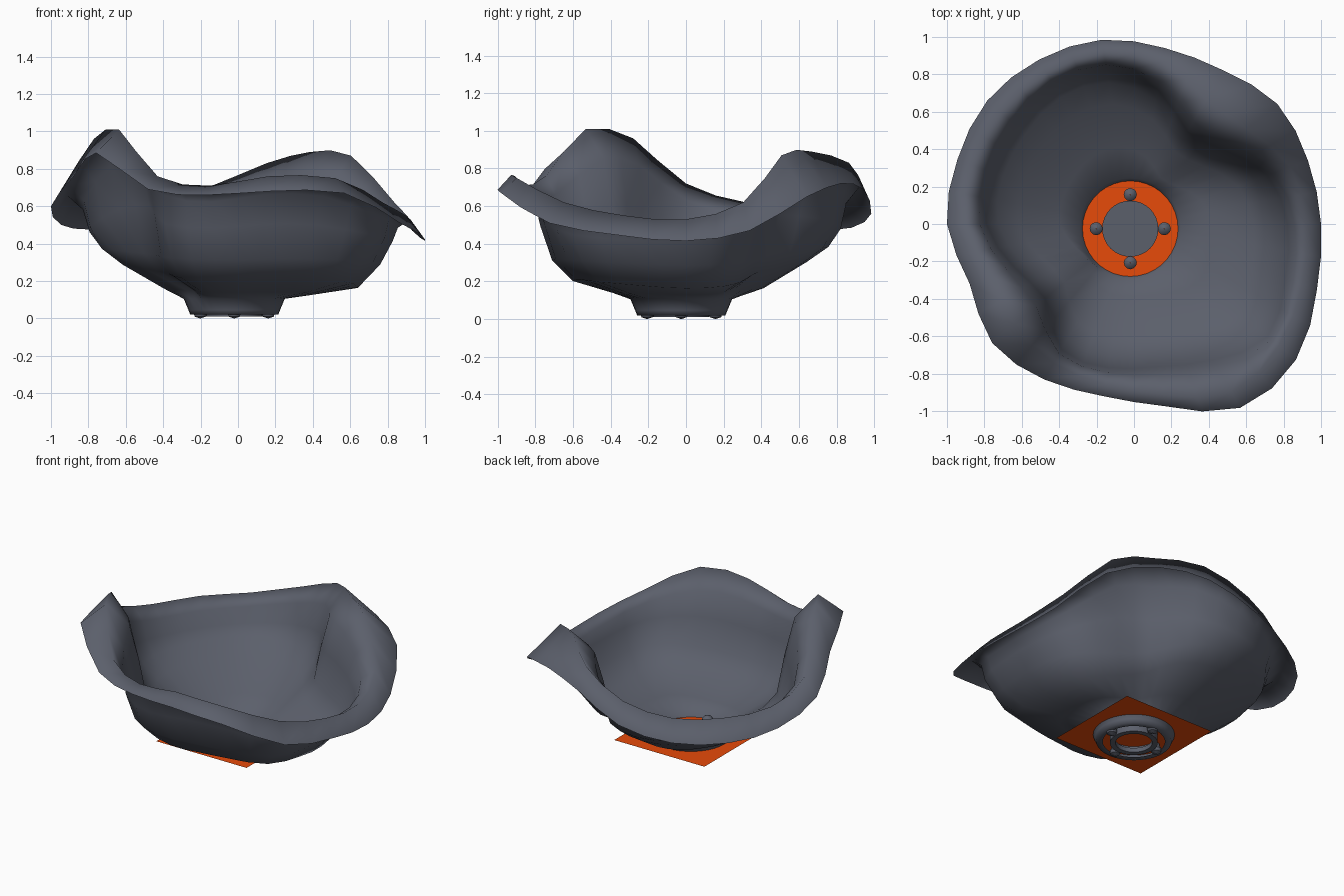
import bpy, math

if "Cube" in bpy.data.objects:
    bpy.data.objects.remove(bpy.data.objects["Cube"])

CX, CY = -0.02, -0.025          # centre of the foot opening
PLATE_Z = 0.07


def material(name, rgb):
    m = bpy.data.materials.new(name)
    m.diffuse_color = (*rgb, 1)
    m.use_nodes = True
    m.node_tree.nodes["Principled BSDF"].inputs["Base Color"].default_value = m.diffuse_color
    return m


SLATE = material("slate", (.105, .115, .147))
ORANGE = material("orange", (.80, .07, .003))


def make_mesh(name, rows, smooth=60):
    """Skin closed rows of equal point count into a surface."""
    n = len(rows[0])
    verts = [p for row in rows for p in row]
    faces = []
    for i in range(len(rows) - 1):
        for j in range(n):
            k = (j + 1) % n
            faces.append((i*n + j, i*n + k, (i+1)*n + k, (i+1)*n + j))
    me = bpy.data.meshes.new(name)
    me.from_pydata(verts, [], faces)
    me.materials.append(SLATE)
    ob = bpy.data.objects.new(name, me)
    bpy.context.collection.objects.link(ob)
    bpy.ops.object.select_all(action='DESELECT')
    ob.select_set(True)
    bpy.context.view_layer.objects.active = ob
    bpy.ops.object.shade_smooth_by_angle(angle=math.radians(smooth))
    return ob


def circle(r, z, n, x=CX, y=CY):
    return [(x + r*math.cos(2*math.pi*j/n), y + r*math.sin(2*math.pi*j/n), z)
            for j in range(n)]


def lathe(name, profile, n, x=CX, y=CY):
    return make_mesh(name, [circle(r, z, n, x, y) for r, z in profile], smooth=40)


# Bowl: every 20 degrees, lip radius/height, crest radius/height, wall radius
STATIONS = [
    (1.0, .415, .92, .53, .82), (.99, .47, .89, .62, .76),
    (1.0, .65, .79, .87, .62), (.95, .72, .77, .89, .57),
    (.955, .69, .88, .83, .73), (1.0, .56, .935, .70, .835),
    (1.015, .485, .935, .62, .85), (1.025, .475, .935, .61, .82),
    (1.005, .50, .93, .62, .81), (1.0, .60, .91, .72, .79),
    (.935, .76, .82, .96, .68), (.99, .885, .83, 1.01, .62),
    (.96, .69, .86, .76, .775), (.935, .66, .87, .71, .78),
    (.99, .68, .925, .76, .775), (1.135, .67, 1.04, .75, .84),
    (1.13, .51, 1.01, .62, .935), (1.04, .445, .955, .55, .86),
]


def station(t):
    """Smooth values between neighbouring stations, limited in overshoot."""
    i, f = int(t), t - int(t)
    p = [STATIONS[(i + d) % len(STATIONS)] for d in (-1, 0, 1, 2)]
    if f == 0:
        return p[1]
    return [(9*(b + c) - a - d)/16 for a, b, c, d in zip(*p)]


N = 2*len(STATIONS)
rows = [[] for _ in range(7)]
for j in range(N):
    lr, lz, cr, cz, wr = station(j/2)
    cz = min(cz, 1.01)
    a = 2*math.pi*j/N
    c, s = math.cos(a), math.sin(a)
    # the belly hangs lower on the right and front, higher at the back left
    sag = (.11*max(0, math.cos(a - .17))**2 + .02*min(0, c) - .03*s
           + .04*max(0, math.cos(a - 4.45))**2)
    wz = .4*cz + .2
    profile = [
        (lr, lz), (cr, cz),
        (wr + .3*(cr - wr), wz + .62*(cz - wz)),
        (wr, wz),
        (wr*.92, .36 - .7*sag),
        (wr*.78, .27 - sag),
        (wr*.5, .155 - .25*sag),
    ]
    for row, (r, z) in zip(rows, profile):
        row.append((r*c, r*s, z))
rows += [circle(.27, .105, N), circle(.245, .045, N),
         circle(.235, .02, N), circle(.195, .02, N)]
make_mesh("bowl", rows, smooth=180)

# Orange plate under the bowl
bpy.ops.mesh.primitive_plane_add(size=.69, location=(CX, CY, PLATE_Z))
plate = bpy.context.object
plate.name = "base_plate"
plate.data.materials.append(ORANGE)

# Centre cap above the plate and hub ring below it
bpy.ops.mesh.primitive_circle_add(vertices=32, radius=.15, fill_type='NGON',
                                  location=(CX, CY, PLATE_Z + .012))
bpy.context.object.name = "centre_cap"
bpy.context.object.data.materials.append(SLATE)
lathe("hub_ring", [(.15, PLATE_Z), (.15, .01), (.115, .01), (.115, .04)], 32)

# Four waisted bolts around the cap
for i in range(4):
    a = i*math.pi/2
    lathe("bolt_%d" % (i + 1),
          [(.002, 0), (.03, .01), (.035, .03), (.022, .055), (.018, .085),
           (.033, .095), (.035, .11), (.022, .125), (.002, .13)],
          12, CX + .182*math.cos(a), CY + .182*math.sin(a))
